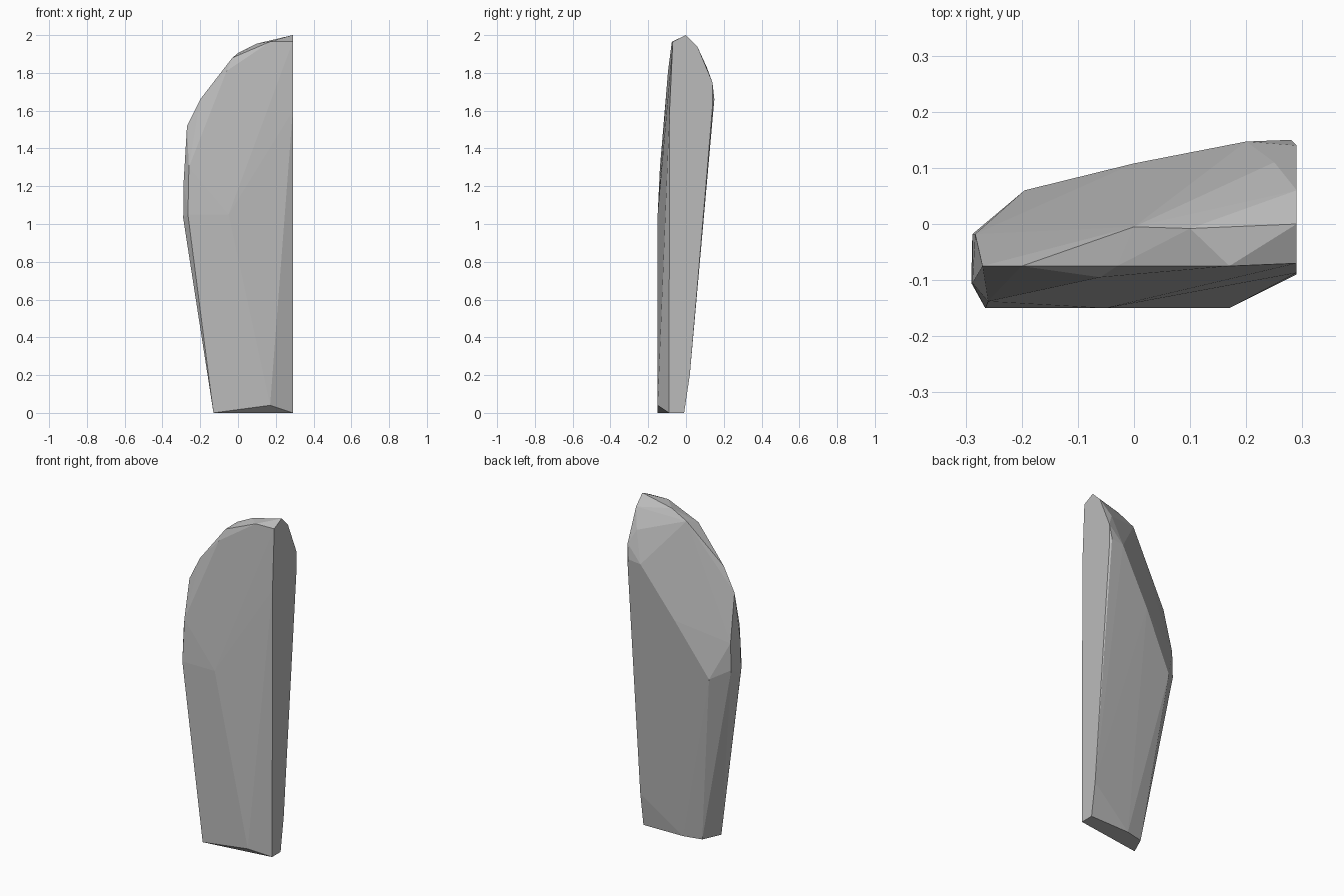
import bpy
import bmesh

# Remove the default object only
default_cube = bpy.data.objects.get("Cube")
if default_cube:
    bpy.data.objects.remove(default_cube, do_unlink=True)

FLAT = .29      # the cut flat side
FRONT = -.15    # the broad front plane
BROW = -.075    # where the front meets the rounded crown


def make_material(name, colour):
    material = bpy.data.materials.new(name)
    material.use_nodes = True
    material.diffuse_color = colour
    shader = material.node_tree.nodes["Principled BSDF"]
    shader.inputs["Base Color"].default_value = colour
    return material


def on_flat_side(outline):
    """Points (y, z) on the straight cut side."""
    return [(FLAT, y, z) for y, z in outline]


def at_depth(y, outline):
    """Points (x, z) lying at one depth."""
    return [(x, y, z) for x, z in outline]


def build_hull(name, points, material):
    """Wrap a faceted stone skin around the given outlines."""
    bm = bmesh.new()
    for point in points:
        bm.verts.new(point)
    result = bmesh.ops.convex_hull(bm, input=bm.verts[:])
    loose = set(result["geom_interior"]) | set(result["geom_unused"])
    loose_verts = [item for item in loose if isinstance(item, bmesh.types.BMVert)]
    bmesh.ops.delete(bm, geom=loose_verts, context="VERTS")
    bmesh.ops.recalc_face_normals(bm, faces=bm.faces[:])
    mesh = bpy.data.meshes.new(name)
    bm.to_mesh(mesh)
    bm.free()
    mesh.materials.append(material)
    stone = bpy.data.objects.new(name, mesh)
    bpy.context.collection.objects.link(stone)
    return stone


# Straight cut side, from the foot round to the tip
flat_side = on_flat_side([(-.09, 0), (-.01, 0), (.02, .2), (.14, 1.62), (.14, 1.75),
                          (.06, 1.94), (0, 2), (-.07, 1.965), (-.087, 1.6)])

# Front plane and the brow line above it
front_plane = at_depth(FRONT, [(-.13, 0), (.17, .04), (-.265, 1.05), (-.05, 1.05)])
brow_line = at_depth(BROW, [(-.27, 1.52), (-.2, 1.66), (-.03, 1.88), (.17, 1.965)])
front_swell = [(-.26, -.138, 1.3), (-.06, -.095, 1.81)]

# Narrow rounded edge opposite the cut side
side_edge = at_depth(-.105, [(-.29, 1.03), (-.288, 1.22)])
side_edge += at_depth(-.018, [(-.288, 1.08), (-.283, 1.24)])

# Sloping back ridge, foot and crown ridge
back_ridge = [(-.195, .06, 1.03), (0, .108, 1.35), (.2, .147, 1.65), (.28, .15, 1.66)]
foot = [(-.08, -.04, 0), (.03, -.015, 0)]
crown = [(.1, -.008, 1.955), (0, -.005, 1.905), (.25, .11, 1.83)]

stone_grey = make_material("stone_grey", (.5, .5, .5, 1))
build_hull("standing_stone",
           flat_side + front_plane + brow_line + front_swell
           + side_edge + back_ridge + foot + crown,
           stone_grey)
